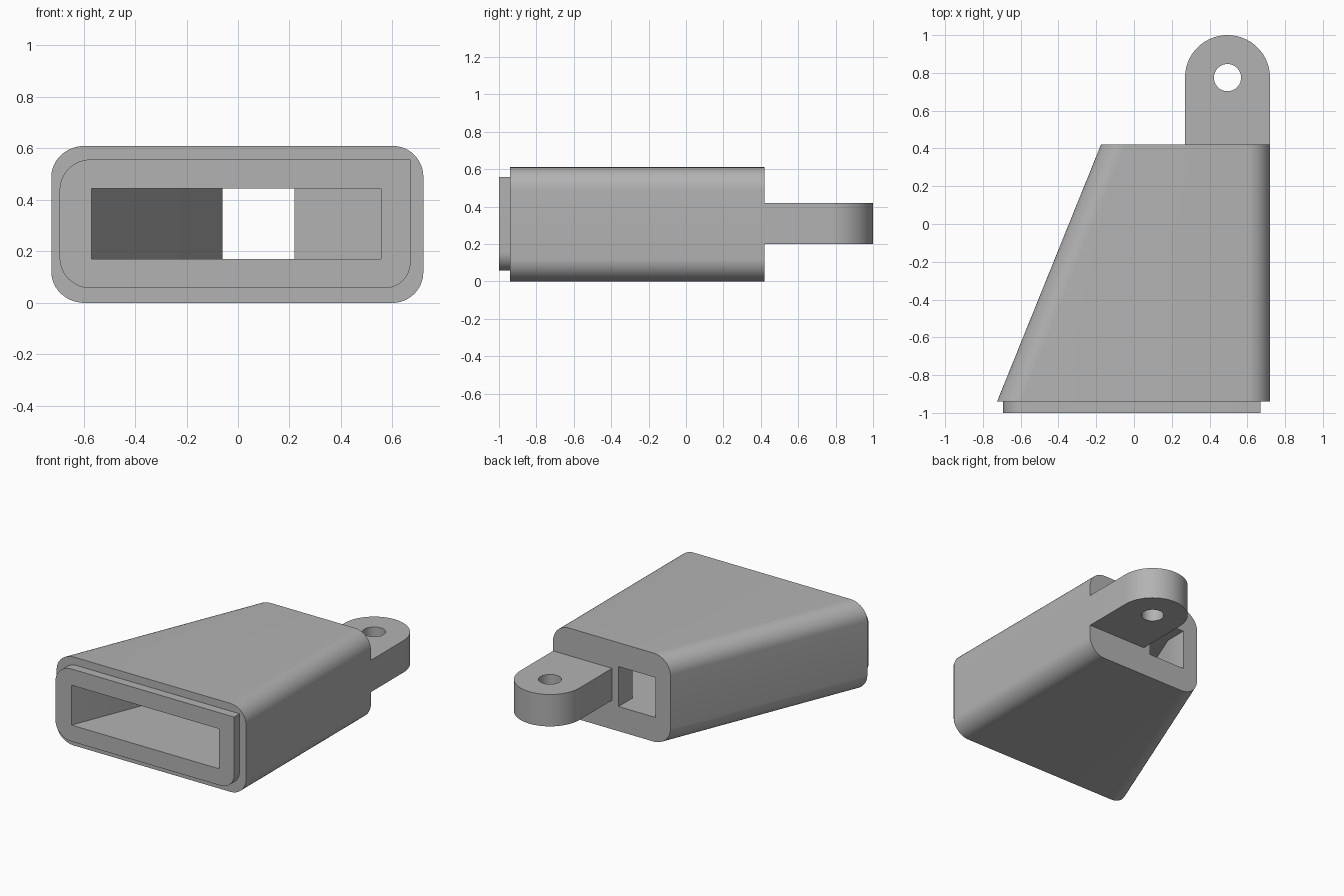
import bpy
import bmesh
from math import cos, sin, pi, radians

cube = bpy.data.objects.get("Cube")
if cube:
    bpy.data.objects.remove(cube, do_unlink=True)

grey = bpy.data.materials.new("plain grey")
grey.use_nodes = True
grey.diffuse_color = (0.45, 0.45, 0.45, 1)
grey.node_tree.nodes["Principled BSDF"].inputs["Base Color"].default_value = grey.diffuse_color


def arc(cx, cy, rx, ry, start, sweep, steps):
    """Points along an elliptical arc, angles in degrees."""
    angles = [radians(start + sweep * i / steps) for i in range(steps + 1)]
    return [(cx + rx * cos(a), cy + ry * sin(a)) for a in angles]


def rounded_rect(x0, x1, z0, z1, corners):
    """Corner radii (rx, rz) run from upper right, counter-clockwise."""
    signs = ((1, 1), (-1, 1), (-1, -1), (1, -1))
    points = []
    for i, ((sx, sz), (rx, rz)) in enumerate(zip(signs, corners)):
        cx = x1 - rx if sx > 0 else x0 + rx
        cz = z1 - rz if sz > 0 else z0 + rz
        points += arc(cx, cz, rx, rz, 90 * i, 90, 12) if rx else [(cx, cz)]
    return points


def loft(name, first, last):
    """Solid between two matching loops of 3D points."""
    bm = bmesh.new()
    a = [bm.verts.new(p) for p in first]
    b = [bm.verts.new(p) for p in last]
    n = len(a)
    bm.faces.new(a)
    bm.faces.new(b[::-1])
    for i in range(n):
        j = (i + 1) % n
        bm.faces.new((a[j], a[i], b[i], b[j]))
    bmesh.ops.recalc_face_normals(bm, faces=bm.faces)
    mesh = bpy.data.meshes.new(name)
    bm.to_mesh(mesh)
    bm.free()
    mesh.materials.append(grey)
    obj = bpy.data.objects.new(name, mesh)
    bpy.context.collection.objects.link(obj)
    return obj


def upright(name, outline, z0, z1):
    return loft(name, [(x, y, z0) for x, y in outline], [(x, y, z1) for x, y in outline])


def along_y(name, front, back, y0, y1):
    return loft(name, [(x, y0, z) for x, z in front], [(x, y1, z) for x, z in back])


def cut(obj, cutter):
    mod = obj.modifiers.new("opening", 'BOOLEAN')
    mod.operation = 'DIFFERENCE'
    mod.solver = 'EXACT'
    mod.object = cutter
    bpy.context.view_layer.objects.active = obj
    bpy.ops.object.modifier_apply(modifier=mod.name)


FRONT, SHOULDER, BACK = -1.0, -0.94, 0.42
RIGHT, HEIGHT = 0.72, 0.61

# Tapered body with rounded long edges
side, slant = (0.12, 0.12), (0.13, 0.12)
corners = (side, slant, slant, side)
body = along_y("body",
               rounded_rect(-0.725, RIGHT, 0, HEIGHT, corners),
               rounded_rect(-0.175, RIGHT, 0, HEIGHT, corners), SHOULDER, BACK)

# Front lip, with one square corner
lip_shape = rounded_rect(-0.693, 0.67, 0.057, 0.557, ((0, 0), side, side, (0.1, 0.1)))
lip = along_y("front_lip", lip_shape, lip_shape, FRONT, SHOULDER)

# Cavity with a slanted wall, opening through the back wall
inner = 0.27
cavity = upright("cavity_cutter", [
    (-0.61, FRONT - 0.1), (0.555, FRONT - 0.1), (0.555, inner), (0.22, inner),
    (0.22, BACK + 0.1), (-0.06, BACK + 0.1), (-0.06, inner)], 0.17, 0.445)
cut(body, cavity)
cut(lip, cavity)

# Rear mounting lug with a pin hole
cx, cy, r = 0.495, 0.775, 0.225
lug = upright("mounting_lug",
              [(cx - r, BACK), (cx + r, BACK)] + arc(cx, cy, r, r, 0, 180, 40), 0.2, 0.42)
pin = upright("pin_cutter", arc(cx, cy, 0.072, 0.072, 0, 360, 40)[:-1], 0, 1)
cut(lug, pin)

for helper in (cavity, pin):
    bpy.data.objects.remove(helper, do_unlink=True)

# Smooth the rounded parts, keep edges crisp
bpy.ops.object.select_all(action='DESELECT')
for obj in (body, lip, lug):
    obj.select_set(True)
bpy.context.view_layer.objects.active = body
bpy.ops.object.shade_smooth_by_angle(angle=radians(30))
